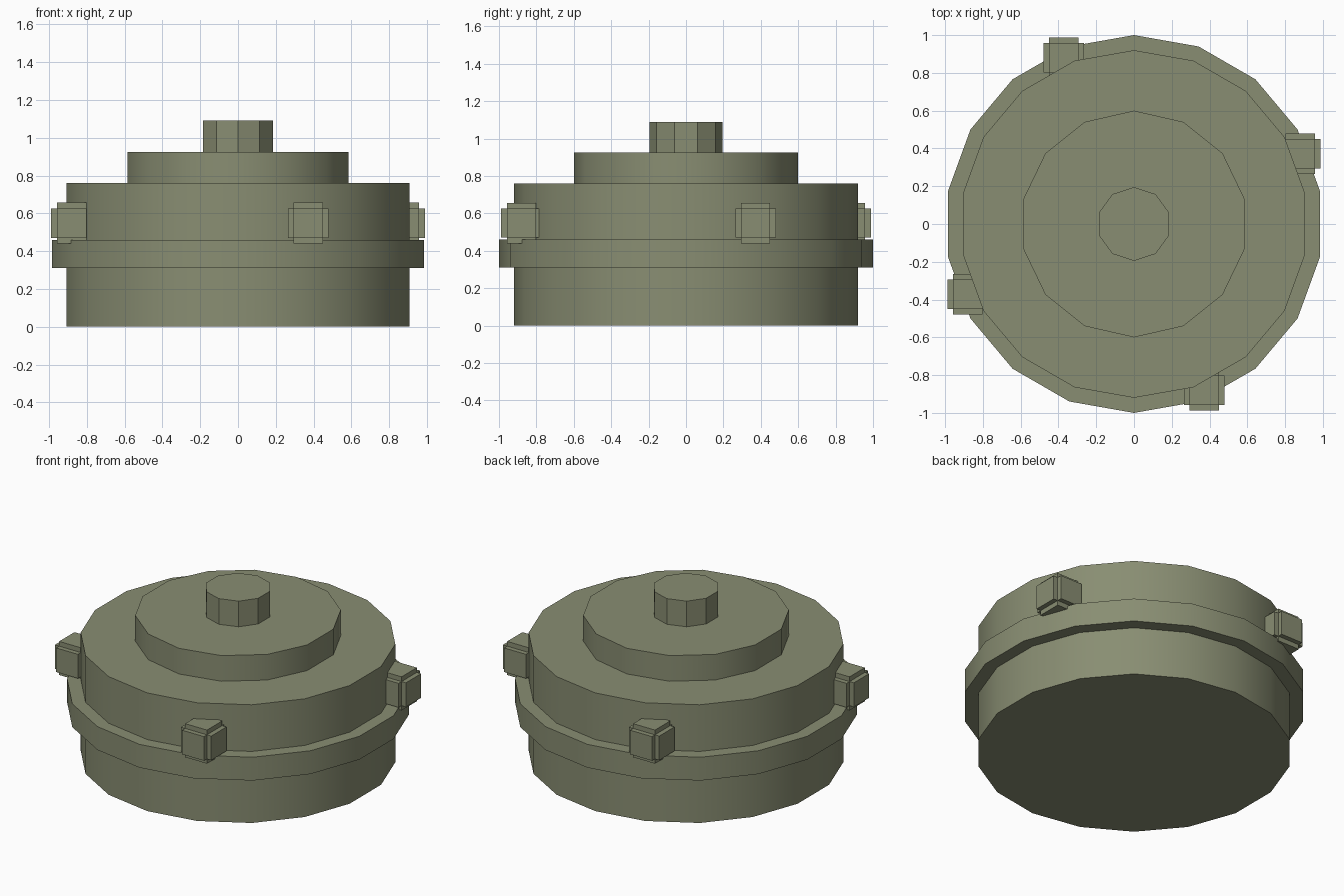
import bpy, bmesh
from math import sin, cos, pi, radians
from mathutils import Matrix

if "Cube" in bpy.data.objects:
    bpy.data.objects.remove(bpy.data.objects["Cube"])

olive = bpy.data.materials.new("olive_paint")
olive.diffuse_color = (0.25, 0.27, 0.17, 1)
olive.use_nodes = True
olive.node_tree.nodes["Principled BSDF"].inputs["Base Color"].default_value = olive.diffuse_color


def finish(name, bm):
    bmesh.ops.recalc_face_normals(bm, faces=bm.faces)
    mesh = bpy.data.meshes.new(name)
    bm.to_mesh(mesh)
    bm.free()
    mesh.materials.append(olive)
    obj = bpy.data.objects.new(name, mesh)
    bpy.context.collection.objects.link(obj)
    return obj


def drum(name, sides, radius, z0, z1):
    """Upright prism with one corner on +y, soft sides and sharp rims."""
    bm = bmesh.new()
    ring = [bm.verts.new((radius * sin(2 * pi * i / sides),
                          radius * cos(2 * pi * i / sides), z0)) for i in range(sides)]
    base = bm.faces.new(ring)
    top = bmesh.ops.extrude_face_region(bm, geom=[base], use_keep_orig=True)["geom"]
    bmesh.ops.translate(bm, vec=(0, 0, z1 - z0),
                        verts=[g for g in top if isinstance(g, bmesh.types.BMVert)])
    obj = finish(name, bm)
    bpy.ops.object.select_all(action='DESELECT')
    obj.select_set(True)
    bpy.context.view_layer.objects.active = obj
    bpy.ops.object.shade_smooth_by_angle(angle=radians(30))


def lug(name, turn):
    """Small block with notched edges: three crossed boxes."""
    bm = bmesh.new()
    long, short = 0.216, 0.155
    for axis in range(3):
        size = [short] * 3
        size[axis] = long
        m = (Matrix.Rotation(turn, 4, 'Z') @ Matrix.Translation((0.372, -0.88, 0.548))
             @ Matrix.Diagonal((*size, 1)))
        bmesh.ops.create_cube(bm, size=1, matrix=m)
    finish(name, bm)


# Stacked round parts
drum("body", 18, 0.92, 0, 0.76)
drum("rim_band", 18, 1.0, 0.31, 0.46)
drum("pressure_plate", 14, 0.6, 0.76, 0.925)
drum("top_button", 10, 0.195, 0.925, 1.09)

# Four lugs around the side
for i in range(4):
    lug(f"side_lug_{i + 1}", i * pi / 2)
